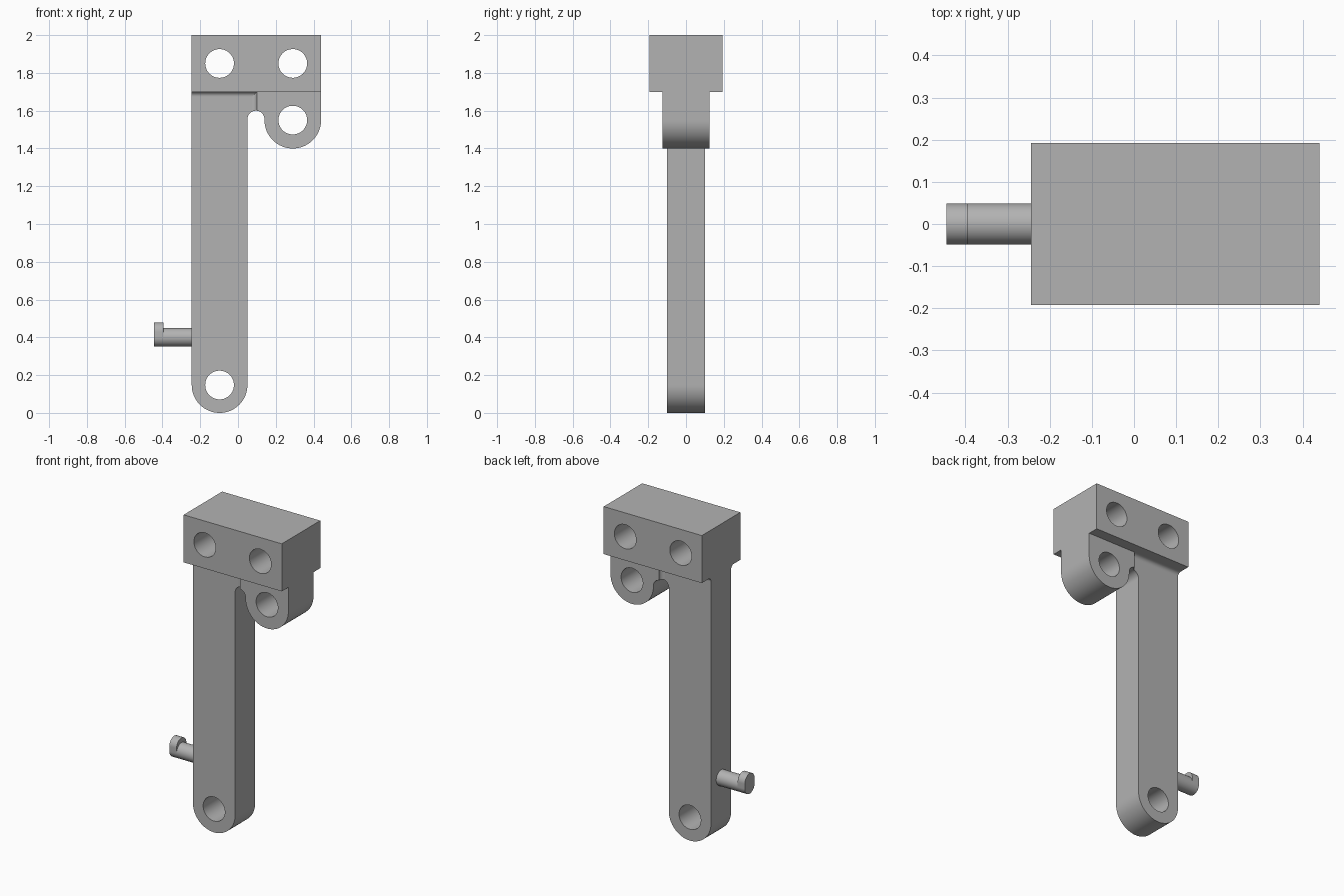
import bpy, bmesh
from math import sin, cos, pi, radians
from mathutils import Matrix

if "Cube" in bpy.data.objects:
    bpy.data.objects.remove(bpy.data.objects["Cube"])

grey = bpy.data.materials.new("plain grey")
grey.use_nodes = True
colour = (0.45, 0.45, 0.45, 1)
grey.diffuse_color = colour
grey.node_tree.nodes["Principled BSDF"].inputs["Base Color"].default_value = colour

LEFT, RIGHT = -0.245, 0.44      # ends of the block
ARM_EDGE, LUG_EDGE = 0.05, 0.14
STEP = 0.10                     # where the arm meets the thicker lug
BASE = 1.70                     # underside of the block
ARM_Y, LUG_Y, BLOCK_Y = 0.1, 0.125, 0.192
ARM_X, LUG_X = (LEFT + ARM_EDGE) / 2, (LUG_EDGE + RIGHT) / 2
ARM_R, LUG_R = (ARM_EDGE - LEFT) / 2, (RIGHT - LUG_EDGE) / 2
NOTCH_X, NOTCH_R, NOTCH_Z = 0.095, 0.045, 1.555
HOLE_R = 0.076


def arc(cx, cy, r, start, end, steps=32):
    angles = [radians(start + (end - start) * i / steps) for i in range(steps + 1)]
    return [(cx + r * cos(a), cy + r * sin(a)) for a in angles]


def prism(name, profile, place):
    """Make a solid from a profile; place(u, v, side) gives the point on each end."""
    bm = bmesh.new()
    ends = [[bm.verts.new(place(u, v, side)) for u, v in profile] for side in (0, 1)]
    bm.faces.new(ends[0])
    bm.faces.new(ends[1][::-1])
    n = len(profile)
    for i in range(n):
        j = (i + 1) % n
        bm.faces.new((ends[0][j], ends[0][i], ends[1][i], ends[1][j]))
    bmesh.ops.recalc_face_normals(bm, faces=bm.faces)
    mesh = bpy.data.meshes.new(name)
    bm.to_mesh(mesh)
    bm.free()
    mesh.materials.append(grey)
    obj = bpy.data.objects.new(name, mesh)
    bpy.context.collection.objects.link(obj)
    return obj


def plate(name, profile, half):
    return prism(name, profile, lambda u, v, s: (u, half * (2 * s - 1), v))


def rod(name, profile, x0, x1):
    return prism(name, profile, lambda u, v, s: ((x0, x1)[s], u, v))


def select(obj):
    bpy.ops.object.select_all(action='DESELECT')
    obj.select_set(True)
    bpy.context.view_layer.objects.active = obj


def drill(obj, x, z):
    cutter = plate("hole_cutter", arc(x, z, HOLE_R, 0, 354.375, 63), 0.5)
    cutter.hide_render = True
    mod = obj.modifiers.new("hole", 'BOOLEAN')
    mod.operation, mod.solver, mod.object = 'DIFFERENCE', 'EXACT', cutter
    select(obj)
    bpy.ops.object.modifier_apply(modifier=mod.name)
    bpy.data.objects.remove(cutter)


# Top block with two holes
block = plate("top_block", [(LEFT, BASE), (RIGHT, BASE), (RIGHT, 2), (LEFT, 2)], BLOCK_Y)
drill(block, ARM_X, 1.85)
drill(block, LUG_X, 1.85)

# Long arm with a round foot, reaching across the notch to the lug
notch_top = NOTCH_Z + (NOTCH_R ** 2 - (STEP - NOTCH_X) ** 2) ** 0.5
notch = arc(NOTCH_X, NOTCH_Z, NOTCH_R, 180, 0)
arm = plate("long_arm", [(LEFT, BASE)] + arc(ARM_X, ARM_R, ARM_R, 180, 360)
            + [p for p in notch if p[0] < STEP - 0.001]
            + [(STEP, notch_top), (STEP, BASE)], ARM_Y)
drill(arm, ARM_X, ARM_R)

# Short thick lug
lug = plate("side_lug", [(STEP, BASE), (STEP, notch_top)]
            + [p for p in notch if p[0] > STEP + 0.001]
            + arc(LUG_X, 1.55, LUG_R, 180, 360) + [(RIGHT, BASE)], LUG_Y)
drill(lug, LUG_X, 1.55)

# Coves in the corners where the arm meets the block and the lug
COVE = LUG_Y - ARM_Y
cove = [(0, 0)] + arc(COVE, COVE, COVE, 270, 180, 10)
parts = [block, arm, lug]
for side, label in ((-1, "front"), (1, "back")):
    parts.append(prism(label + "_block_cove", cove, lambda u, v, s:
                       ((LEFT, STEP)[s], side * (ARM_Y + u), BASE - v)))
    parts.append(prism(label + "_lug_cove", cove, lambda u, v, s:
                       (STEP - v, side * (ARM_Y + u), (notch_top, BASE)[s])))

# Side peg with a raised head
PEG_R, PEG_Z = 0.049, 0.40
parts.append(rod("peg_shaft", arc(0, PEG_Z, PEG_R, 0, 354.375, 63), -0.395, LEFT))
parts.append(rod("peg_head", arc(0, PEG_Z + 0.03, PEG_R, 0, 180)
                 + arc(0, PEG_Z, PEG_R, 180, 360), -0.445, -0.395))

for part in parts:
    select(part)
    bpy.ops.object.shade_smooth_by_angle(angle=radians(30))
